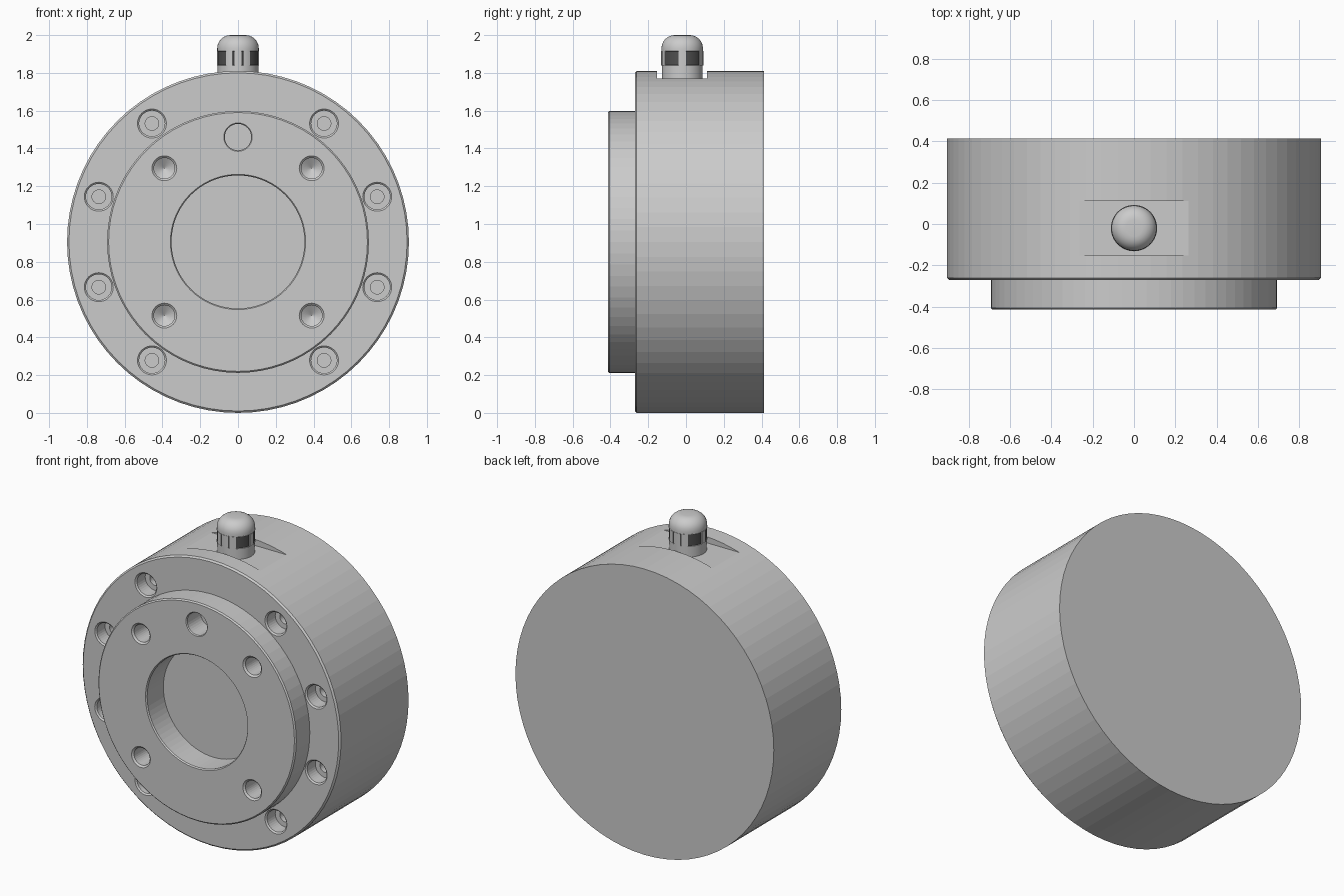
import bpy, bmesh, math
from mathutils import Matrix

if "Cube" in bpy.data.objects:
    bpy.data.objects.remove(bpy.data.objects["Cube"], do_unlink=True)

SEG = 72
AXIS_Z = 0.905      # height of the housing axis
GLAND_Y = -0.02     # cable gland position


def material(name, value):
    m = bpy.data.materials.new(name)
    m.use_nodes = True
    m.diffuse_color = (value, value, value, 1)
    m.node_tree.nodes["Principled BSDF"].inputs["Base Color"].default_value = m.diffuse_color
    return m


metal = material("light grey metal", 0.6)
dark = material("dark grey grip", 0.08)


def lathe(bm, profile, matrix, seg=SEG):
    """Revolve (radius, height) points about z, close both ends, then place."""
    rings = []
    for r, h in profile:
        if r == 0:
            rings.append([bm.verts.new(matrix @ Matrix.Translation((0, 0, h)).translation)])
            continue
        rings.append([bm.verts.new((matrix @ Matrix.Rotation(2 * math.pi * i / seg, 4, "Z")
                                    @ Matrix.Translation((r, 0, h))).translation) for i in range(seg)])
    for a, b in zip(rings, rings[1:]):
        for i in range(seg):
            j = (i + 1) % seg
            quad = [a[i], a[j], b[j], b[i]] if len(a) > 1 and len(b) > 1 else (
                [a[i], a[j], b[0]] if len(b) == 1 else [a[0], b[j], b[i]])
            bm.faces.new(quad)
    for ring in (rings[0], rings[-1]):
        if len(ring) > 1:
            bm.faces.new(ring)


def finish(bm, name, mats=(metal,)):
    bmesh.ops.recalc_face_normals(bm, faces=bm.faces)
    me = bpy.data.meshes.new(name)
    bm.to_mesh(me)
    bm.free()
    for m in mats:
        me.materials.append(m)
    ob = bpy.data.objects.new(name, me)
    bpy.context.collection.objects.link(ob)
    return ob


def facing_front(x, y, z):
    """Local +z runs into the housing from the front."""
    return Matrix.Translation((x, y, z)) @ Matrix.Rotation(-math.pi / 2, 4, "X")


# Housing: flange, raised boss and central bore in one turned profile
bm = bmesh.new()
lathe(bm, [(0.352, 0.17), (0.352, 0.008), (0.358, 0), (0.685, 0), (0.693, 0.008),
           (0.693, 0.143), (0.895, 0.143), (0.905, 0.153), (0.905, 0.828)],
      facing_front(0, -0.414, AXIS_Z))
housing = finish(bm, "housing")

# Cutters for the bolt holes and the gland seat
bm = bmesh.new()
for side in (-1, 1):
    for deg in (-54, -18, 18, 54):      # counterbored flange holes
        a = math.radians(deg)
        lathe(bm, [(0.079, -0.002), (0.068, 0.008), (0.068, 0.09), (0.036, 0.09), (0.036, 0.3)],
              facing_front(side * 0.775 * math.cos(a), -0.271, AXIS_Z + 0.775 * math.sin(a)), 32)
    for up in (-1, 1):                  # drilled boss holes with conical ends
        lathe(bm, [(0.068, -0.002), (0.055, 0.01), (0.055, 0.14), (0, 0.175)],
              facing_front(side * 0.39, -0.414, AXIS_Z + up * 0.39), 32)
lathe(bm, [(0.077, -0.002), (0.07, 0.006), (0.07, 0.14)],
      facing_front(0, -0.414, AXIS_Z + 0.555), 32)
bmesh.ops.create_cube(bm, size=1, matrix=Matrix.Translation((0, -0.021, 1.87))
                      @ Matrix.Diagonal((0.8, 0.264, 0.2, 1)))
cutter = finish(bm, "hole_cutter")

mod = housing.modifiers.new("holes", "BOOLEAN")
mod.operation, mod.solver, mod.object = "DIFFERENCE", "EXACT", cutter
bpy.context.view_layer.update()
cut = bpy.data.meshes.new_from_object(housing.evaluated_get(bpy.context.evaluated_depsgraph_get()))
housing.modifiers.clear()
housing.data = cut
bpy.data.objects.remove(cutter, do_unlink=True)

# Cable gland: stem, grip band and rounded cap
dome = [(0.04 + 0.07 * math.cos(math.radians(t)), 1.93 + 0.07 * math.sin(math.radians(t)))
        for t in range(0, 91, 15)]
bm = bmesh.new()
lathe(bm, [(0.108, 1.765), (0.108, 1.84), (0.112, 1.84), (0.112, 1.915), (0.11, 1.915)] + dome,
      Matrix.Translation((0, GLAND_Y, 0)))
bmesh.ops.recalc_face_normals(bm, faces=bm.faces)


def in_slot(face):
    c = face.calc_center_median()
    a = math.degrees(math.atan2(abs(c.x), abs(c.y - GLAND_Y)))
    return 1.85 < c.z < 1.9 and (10 < a < 15 or 35 < a < 80)


# Recessed dark grip slots
slots = [f for f in bm.faces if in_slot(f)]
bmesh.ops.inset_region(bm, faces=slots, thickness=0.001, depth=-0.004)
for f in slots:
    f.material_index = 1
gland = finish(bm, "cable_gland", (metal, dark))

# Smooth the cap, keep the machined edges crisp
for ob, angle in ((gland, 28), (housing, 4)):
    bpy.ops.object.select_all(action="DESELECT")
    ob.select_set(True)
    bpy.context.view_layer.objects.active = ob
    bpy.ops.object.shade_smooth_by_angle(angle=math.radians(angle))
